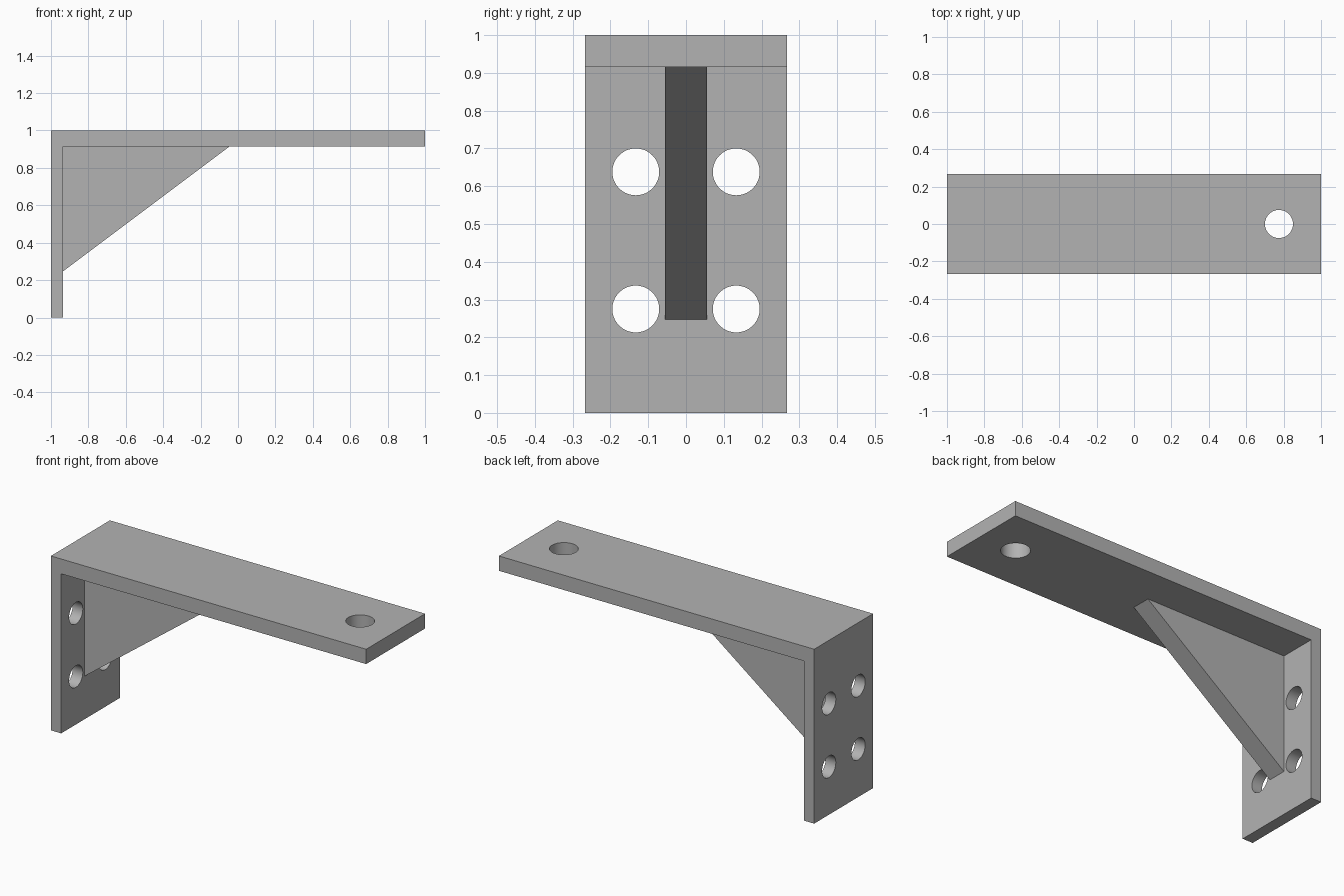
import bpy
import bmesh
import math

if "Cube" in bpy.data.objects:
    bpy.data.objects.remove(bpy.data.objects["Cube"], do_unlink=True)

HALF_WIDTH = 0.267
WALL_X = -0.935    # inner face of the wall plate
SHELF_Z = 0.915    # underside of the shelf arm

steel = bpy.data.materials.new("grey_steel")
steel.use_nodes = True
color = (0.45, 0.45, 0.45, 1)
steel.diffuse_color = color
steel.node_tree.nodes["Principled BSDF"].inputs["Base Color"].default_value = color


def extrude_profile(name, points, half_width):
    """Extrude an x-z outline symmetrically along y."""
    bm = bmesh.new()
    face = bm.faces.new([bm.verts.new((x, -half_width, z)) for x, z in points])
    new = bmesh.ops.extrude_face_region(bm, geom=[face])["geom"]
    verts = [v for v in new if isinstance(v, bmesh.types.BMVert)]
    bmesh.ops.translate(bm, verts=verts, vec=(0, 2 * half_width, 0))
    bmesh.ops.recalc_face_normals(bm, faces=bm.faces)
    mesh = bpy.data.meshes.new(name)
    bm.to_mesh(mesh)
    bm.free()
    mesh.materials.append(steel)
    obj = bpy.data.objects.new(name, mesh)
    bpy.context.collection.objects.link(obj)
    return obj


def drill(target, location, radius, rotation=(0, 0, 0)):
    """Cut a round hole through the target and discard the cutter."""
    bpy.ops.mesh.primitive_cylinder_add(
        vertices=64, radius=radius, depth=0.3, location=location, rotation=rotation)
    cutter = bpy.context.object
    cutter.name = "hole_cutter"
    cutter.hide_render = True
    cutter.data.materials.append(steel)
    mod = target.modifiers.new("hole", "BOOLEAN")
    mod.operation = "DIFFERENCE"
    mod.solver = "EXACT"
    mod.object = cutter
    bpy.context.view_layer.objects.active = target
    bpy.ops.object.modifier_apply(modifier=mod.name)
    bpy.data.objects.remove(cutter, do_unlink=True)


# Wall plate and shelf arm, one L-shaped piece
bracket = extrude_profile(
    "angle_bracket",
    [(-1, 0), (WALL_X, 0), (WALL_X, SHELF_Z), (1, SHELF_Z), (1, 1), (-1, 1)],
    HALF_WIDTH)

# Four wall screw holes and one hole near the end of the arm
for y in (-0.133, 0.133):
    for z in (0.275, 0.638):
        drill(bracket, (-0.97, y, z), 0.062, (0, math.pi / 2, 0))
drill(bracket, (0.775, 0, 0.96), 0.075)

# Triangular brace in the inner corner
brace = extrude_profile(
    "corner_brace",
    [(WALL_X, 0.247), (-0.045, SHELF_Z), (WALL_X, SHELF_Z)],
    0.055)

# Smooth hole walls, sharp plate edges
bpy.ops.object.select_all(action="DESELECT")
bracket.select_set(True)
bpy.context.view_layer.objects.active = bracket
bpy.ops.object.shade_smooth_by_angle(angle=math.radians(30))
